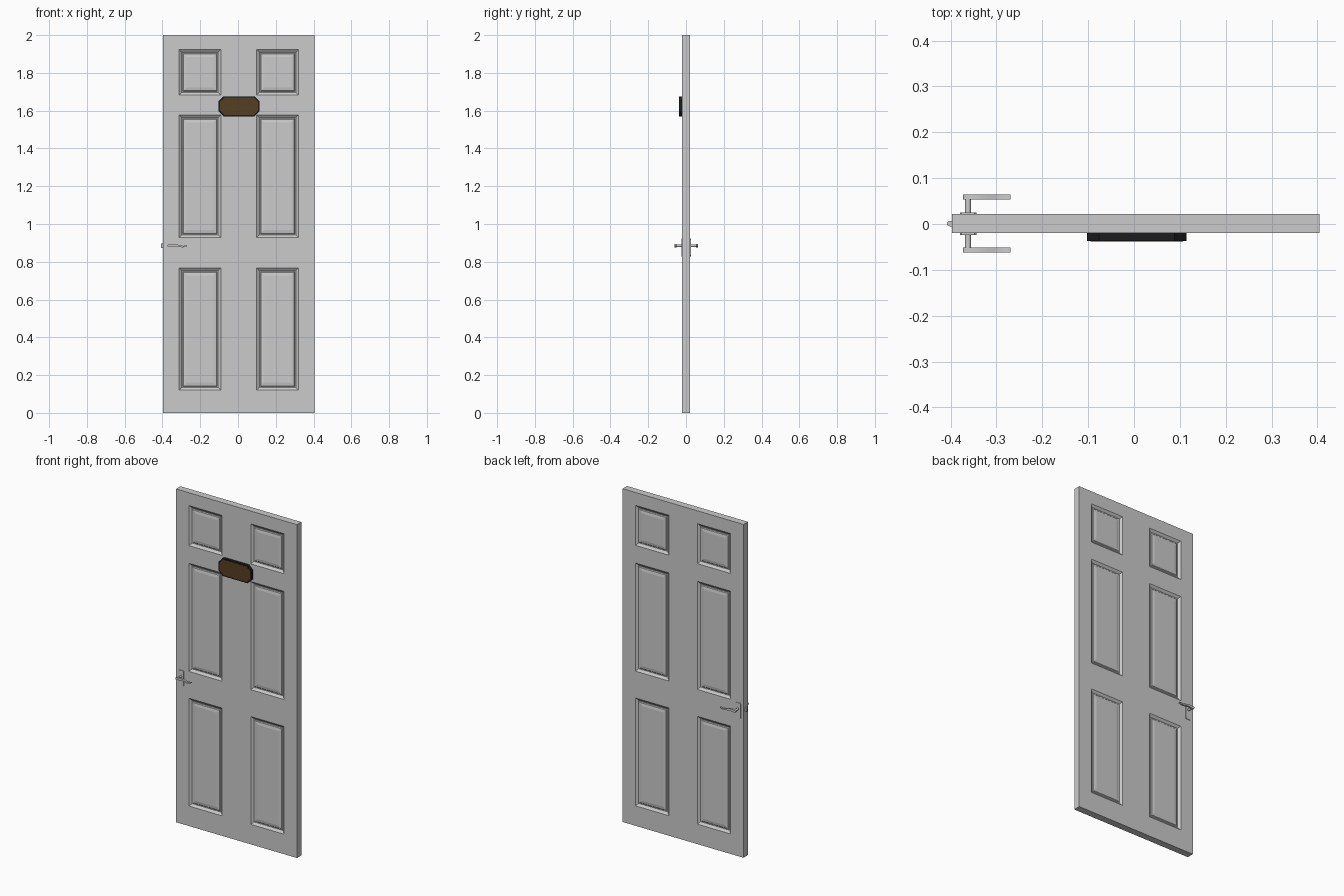
import bpy, bmesh, math

if "Cube" in bpy.data.objects:
    bpy.data.objects.remove(bpy.data.objects["Cube"])

CX, CY = 0.004, 0.001      # slab centre
HW, HT = 0.401, 0.021      # slab half width and half thickness


def material(name, rgb):
    m = bpy.data.materials.new(name)
    m.diffuse_color = (*rgb, 1)
    m.use_nodes = True
    m.node_tree.nodes["Principled BSDF"].inputs["Base Color"].default_value = m.diffuse_color
    return m


def finish(name, bm, mat=None, smooth=False):
    bmesh.ops.remove_doubles(bm, verts=bm.verts, dist=1e-5)
    bmesh.ops.recalc_face_normals(bm, faces=bm.faces)
    me = bpy.data.meshes.new(name)
    bm.to_mesh(me)
    bm.free()
    ob = bpy.data.objects.new(name, me)
    bpy.context.collection.objects.link(ob)
    if mat:
        me.materials.append(mat)
    if smooth:
        bpy.ops.object.select_all(action='DESELECT')
        ob.select_set(True)
        bpy.context.view_layer.objects.active = ob
        bpy.ops.object.shade_smooth_by_angle(angle=math.radians(35))
    return ob


def face(bm, pts):
    return bm.faces.new([bm.verts.new(p) for p in pts])


def prism(name, outline, y0, y1, mat=None, smooth=False):
    """Extrude an x-z outline from y0 to y1."""
    bm = bmesh.new()
    f = face(bm, [(x, y0, z) for x, z in outline])
    ext = bmesh.ops.extrude_face_region(bm, geom=[f])
    verts = [v for v in ext['geom'] if isinstance(v, bmesh.types.BMVert)]
    bmesh.ops.translate(bm, verts=verts, vec=(0, y1 - y0, 0))
    if f.is_valid and not any(len(e.link_faces) > 1 for e in f.edges):
        face(bm, [(x, y0, z) for x, z in outline])
    return finish(name, bm, mat, smooth)


def rect(x0, x1, z0, z1, c=0.0):
    if c == 0:
        return [(x0, z0), (x1, z0), (x1, z1), (x0, z1)]
    return [(x0 + c, z0), (x1 - c, z0), (x1, z0 + c), (x1, z1 - c),
            (x1 - c, z1), (x0 + c, z1), (x0, z1 - c), (x0, z0 + c)]


# Door slab: both faces are grids whose panel cells get a moulded profile
xs = [-HW, -0.316, -0.095, 0.095, 0.316, HW]
zs = [0, 0.12, 0.767, 0.928, 1.577, 1.683, 1.923, 2.0]
moulding = [(0, 0), (0.014, 0.011), (0.019, 0.011), (0.023, 0.007), (0.04, 0.004)]
bm = bmesh.new()
for s in (-1, 1):
    def ring(x0, x1, z0, z1, inset, depth):
        y = CY + s * (HT - depth)
        return [(CX + x, y, z) for x, z in
                rect(x0 + inset, x1 - inset, z0 + inset, z1 - inset)]
    for i in range(5):
        for j in range(7):
            cell = (xs[i], xs[i + 1], zs[j], zs[j + 1])
            if i % 2 and j % 2:
                rings = [ring(*cell, *p) for p in moulding]
                for a, b in zip(rings, rings[1:]):
                    for k in range(4):
                        n = (k + 1) % 4
                        face(bm, [a[k], a[n], b[n], b[k]])
                face(bm, rings[-1])
            else:
                face(bm, ring(*cell, 0, 0))
# slab edges
y0, y1 = CY - HT, CY + HT
for a, b in zip(zs, zs[1:]):
    for x in (CX - HW, CX + HW):
        face(bm, [(x, y0, a), (x, y1, a), (x, y1, b), (x, y0, b)])
for a, b in zip(xs, xs[1:]):
    for z in (0, 2):
        face(bm, [(CX + a, y0, z), (CX + b, y0, z), (CX + b, y1, z), (CX + a, y1, z)])
finish("door_slab", bm)

# Blank number plaque: dark chamfered body with a brown face
black = material("plaque_black", (0.012, 0.012, 0.013))
brown = material("plaque_brown", (0.09, 0.05, 0.015))
prism("plaque_body", rect(-0.102, 0.114, 1.57, 1.676, 0.026), -0.037, -0.02, black)
prism("plaque_face", rect(-0.095, 0.107, 1.577, 1.669, 0.024), -0.0378, -0.036, brown)

# Lever outline: wavy centre line with tapering half thickness
N = 20
top, bottom = [], []
for i in range(N + 1):
    t = i / N
    x = -0.366 + 0.097 * t
    z = 0.885 + 0.005 * math.sin(2 * math.pi * t * 1.0) * (0.4 + 0.6 * t)
    h = 0.0075 * (1 - t) + 0.003 * t
    if i == N:
        h *= 0.4
    top.append((x, z + h))
    bottom.append((x, z - h))
butt = [(-0.366 - 0.0075 * math.cos(a), 0.885 + 0.0075 * math.sin(a))
        for a in (-1.05, -0.52, 0, 0.52, 1.05)]
lever = bottom[::-1] + butt + top

# Handle sets, mirrored front and back
for s, side in ((-1, "front"), (1, "back")):
    def Y(d):
        return CY + s * d
    prism(side + "_backplate", rect(-0.380, -0.344, 0.828, 0.922, 0.004), Y(0.020), Y(0.0245))
    spindle = [(-0.362 + 0.0065 * math.cos(k * math.pi / 8),
                0.885 + 0.0065 * math.sin(k * math.pi / 8)) for k in range(16)]
    prism(side + "_spindle", spindle, Y(0.023), Y(0.054), smooth=True)
    prism(side + "_lever", lever, Y(0.052), Y(0.063), smooth=True)

# Latch bolt on the opening edge, with a slanted tip
bm = bmesh.new()
profile = [(-0.39, -0.005), (-0.402, -0.005), (-0.408, -0.002), (-0.408, 0.003), (-0.405, 0.006), (-0.39, 0.006)]
lo = [(x, y, 0.872) for x, y in profile]
hi = [(x, y, 0.896) for x, y in profile]
face(bm, lo)
face(bm, hi)
for k in range(len(lo)):
    n = (k + 1) % len(lo)
    face(bm, [lo[k], lo[n], hi[n], hi[k]])
finish("latch_bolt", bm)
